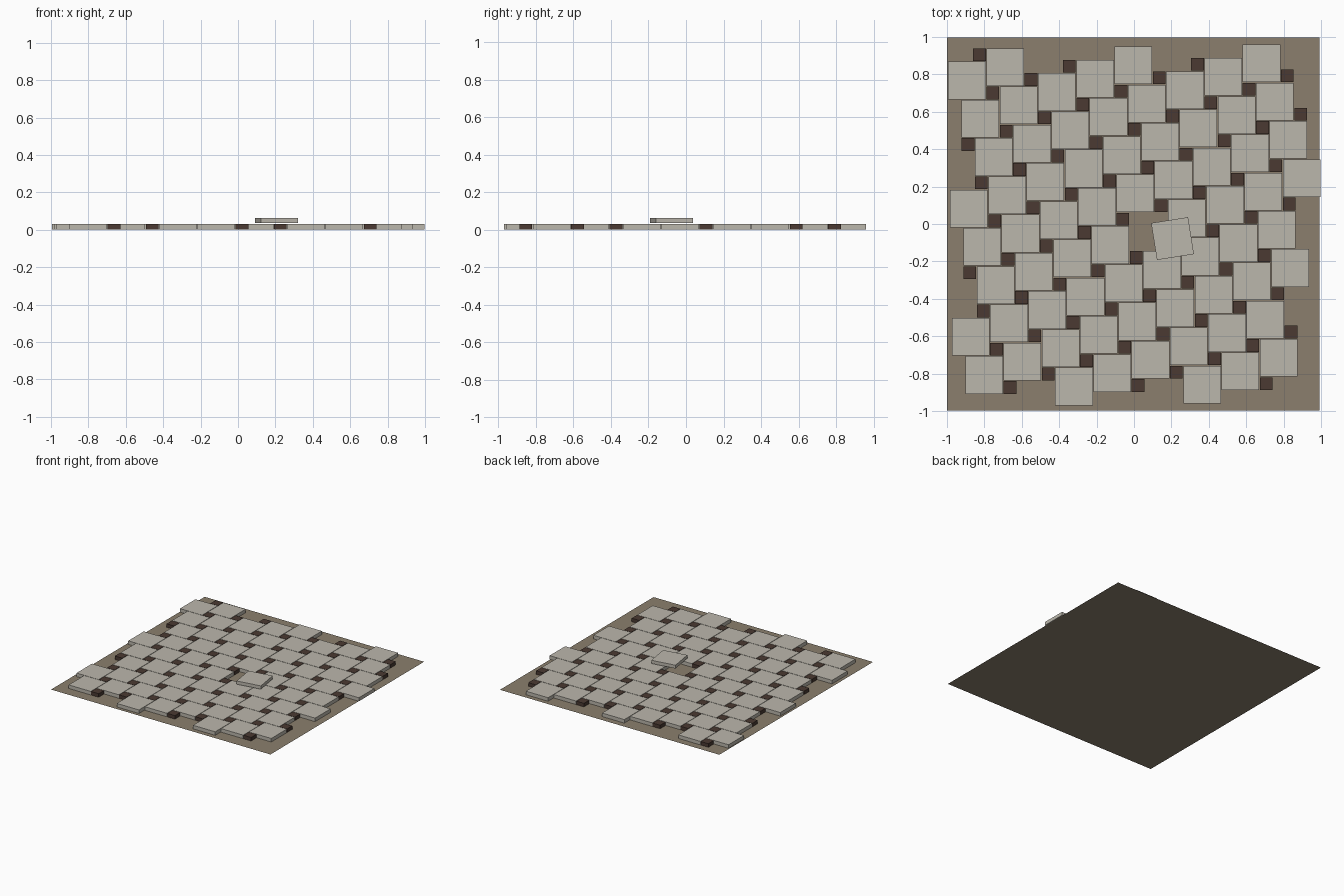
import bpy, bmesh, math
from mathutils import Matrix, Vector

if "Cube" in bpy.data.objects:
    bpy.data.objects.remove(bpy.data.objects["Cube"])

P, Q = 0.2045, 0.0715          # large and small spacing of the two-square tiling
BIG, SMALL = 0.201, 0.068      # slab and plug side lengths, leaving thin joints
Z0, Z1 = 0.002, 0.031          # underside and top of the paving
ORIGIN = Vector((-0.893, 0.767))
HOLE = (3, 5)                  # lattice place of the lifted slab


def material(name, rgb):
    m = bpy.data.materials.new(name)
    m.diffuse_color = (*rgb, 1)
    m.use_nodes = True
    m.node_tree.nodes["Principled BSDF"].inputs["Base Color"].default_value = m.diffuse_color
    return m


def make_object(name, bm, mat):
    me = bpy.data.meshes.new(name)
    bm.to_mesh(me)
    bm.free()
    me.materials.append(mat)
    ob = bpy.data.objects.new(name, me)
    bpy.context.collection.objects.link(ob)
    return ob


def add_block(bm, x, y, side, z0, z1, angle=0):
    mat = (Matrix.Translation((x, y, (z0 + z1) / 2))
           @ Matrix.Rotation(angle, 4, 'Z')
           @ Matrix.Diagonal((side, side, z1 - z0, 1)))
    bmesh.ops.create_cube(bm, size=1, matrix=mat)


stone = material("pale_stone", (0.50, 0.475, 0.415))
dark = material("dark_brown_stone", (0.069, 0.042, 0.032))
earth = material("earth_brown", (0.258, 0.212, 0.153))

# ground sheet
bm = bmesh.new()
bmesh.ops.create_grid(bm, x_segments=1, y_segments=1, size=0.996,
                      matrix=Matrix.Translation((-0.004, 0, 0)))
make_object("ground_sheet", bm, earth)

# large slabs and small plugs on a skewed square lattice
slabs, plugs = bmesh.new(), bmesh.new()
for m in range(-5, 12):
    for n in range(-4, 14):
        x = ORIGIN.x + m * P + n * Q
        y = ORIGIN.y + m * Q - n * P
        if abs(x) < 0.9 and abs(y) < 0.9 and (m, n) != HOLE:
            add_block(slabs, x, y, BIG, Z0, Z1)
        x += (P + Q) / 2
        y -= (P - Q) / 2
        if abs(x) < 0.9 and abs(y) < 0.91:
            add_block(plugs, x, y, SMALL, Z0, Z1)
make_object("large_slabs", slabs, stone)
make_object("small_plugs", plugs, dark)

# lifted slab, turned and resting above its neighbours
bm = bmesh.new()
add_block(bm, 0.206, -0.078, 0.2, 0.037, 0.064, math.radians(9))
make_object("lifted_slab", bm, stone)
